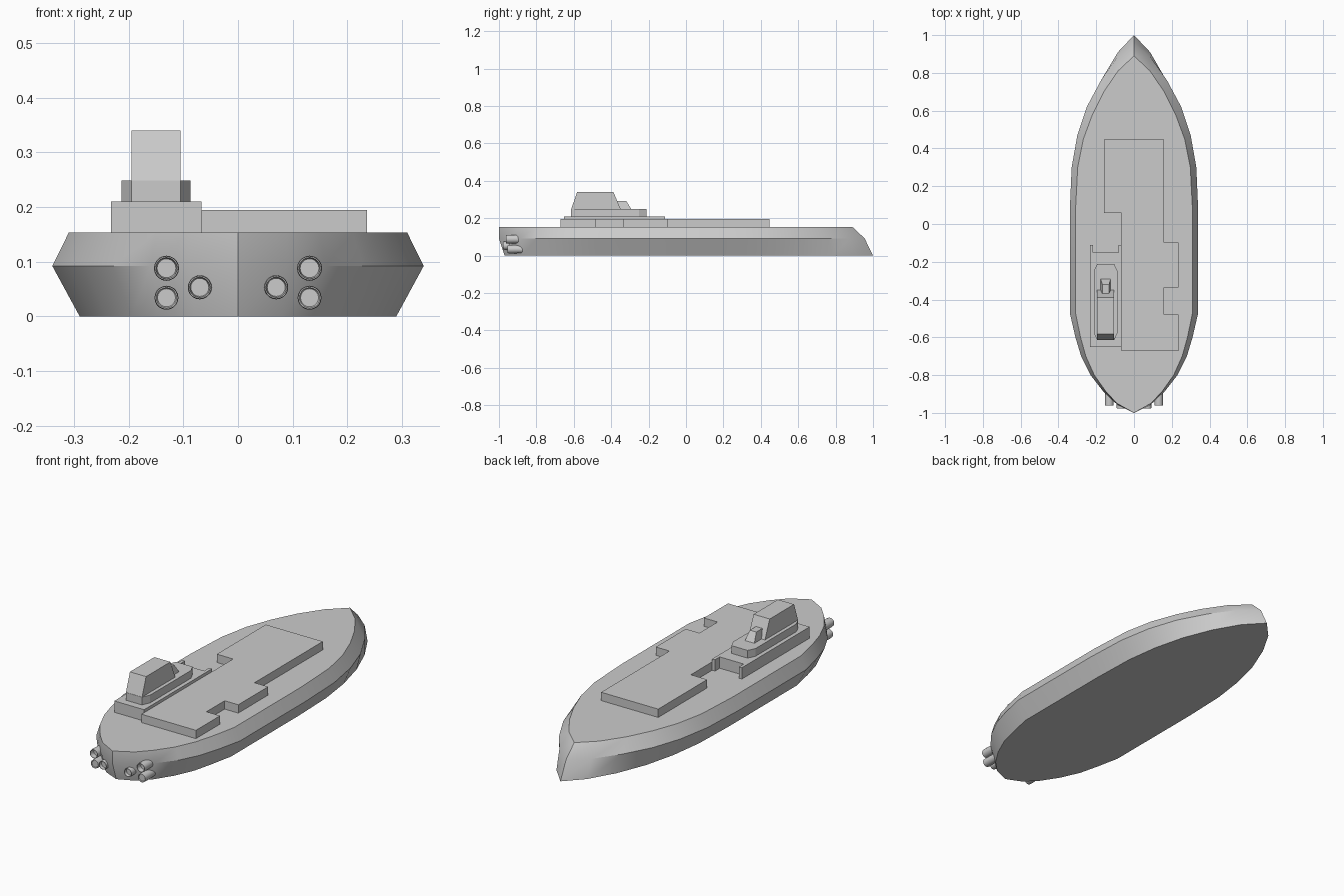
import bpy, math

if "Cube" in bpy.data.objects:
    bpy.data.objects.remove(bpy.data.objects["Cube"])


def make(name, verts, faces, angle=None):
    me = bpy.data.meshes.new(name)
    me.from_pydata(verts, [], faces)
    ob = bpy.data.objects.new(name, me)
    bpy.context.collection.objects.link(ob)
    bpy.ops.object.select_all(action='DESELECT')
    ob.select_set(True)
    bpy.context.view_layer.objects.active = ob
    bpy.ops.object.mode_set(mode='EDIT')
    bpy.ops.mesh.select_all(action='SELECT')
    bpy.ops.mesh.normals_make_consistent(inside=False)
    bpy.ops.object.mode_set(mode='OBJECT')
    if angle:
        bpy.ops.object.shade_smooth_by_angle(angle=math.radians(angle))
    return ob


def loft(name, rings, angle=None):
    """Skin equal-length closed rings and cap both ends."""
    n = len(rings[0])
    verts = [p for r in rings for p in r]
    faces = [(k*n+i, k*n+(i+1) % n, (k+1)*n+(i+1) % n, (k+1)*n+i)
             for k in range(len(rings)-1) for i in range(n)]
    faces += [tuple(range(n)), tuple(range((len(rings)-1)*n, len(rings)*n))]
    return make(name, verts, faces, angle)


def prism(name, outline, z0, z1):
    return loft(name, [[(x, y, z) for x, y in outline] for z in (z0, z1)])


def rect(cx, hw, y0, y1, z):
    return [(cx-hw, y0, z), (cx+hw, y0, z), (cx+hw, y1, z), (cx-hw, y1, z)]


def mirrored(half, z):
    return [(x, y, z) for x, y in half] + [(-x, y, z) for x, y in half[-2:0:-1]]


# hull: half outlines of bottom, knuckle and deck, stern to bow
bottom = [(0, -.97), (.08, -.935), (.14, -.875), (.195, -.79), (.24, -.69), (.265, -.59), (.29, -.47),
          (.29, .07), (.283, .3), (.26, .47), (.22, .63), (.16, .78), (.085, .91), (0, 1)]
knuckle = [(0, -1), (.09, -.955), (.16, -.89), (.23, -.80), (.28, -.70), (.31, -.60), (.34, -.47),
           (.34, .07), (.33, .3), (.30, .47), (.25, .62), (.175, .76), (.09, .88), (0, .955)]
deck = [(0, -1), (.09, -.95), (.15, -.885), (.21, -.80), (.255, -.70), (.283, -.60), (.31, -.47),
        (.31, .07), (.298, .3), (.268, .45), (.22, .58), (.16, .70), (.085, .81), (0, .89)]
loft("hull", [mirrored(bottom, 0), mirrored(knuckle, .092), mirrored(deck, .153)], 30)

# raised deck platforms
prism("main_platform", [(-.158, .447), (.16, .447), (.16, -.097), (.236, -.097), (.236, -.335), (.16, -.335),
                        (.16, -.48), (.236, -.48), (.236, -.672), (-.067, -.672), (-.067, .057),
                        (-.158, .057)], .15, .195)
prism("island_platform", [(-.233, -.112), (-.217, -.112), (-.217, -.15), (-.083, -.15), (-.083, -.112),
                          (-.067, -.112), (-.067, -.652), (-.233, -.652)], .15, .21)

# command island
CX = -.15
prism("island_base", [(CX+x, y) for x, y in
                      [(-.045, -.615), (.045, -.615), (.063, -.575), (.063, -.25), (.045, -.212),
                       (-.045, -.212), (-.063, -.25), (-.063, -.575)]], .205, .249)
loft("tower", [rect(CX, .045, -.615, -.348, .245), rect(CX, .045, -.582, -.388, .34)])
loft("lookout", [rect(CX, .027, -.40, -.29, .245), rect(CX, .018, -.40, -.32, .293)])


# stern nozzles: hollow turned tubes pointing to -y
def nozzle(name, x, z, y_back, y_front, depth, r, n=20):
    prof = [(r*.92, y_front), (r, y_back+.012), (r*.95, y_back), (r*.85, y_back), (r*.75, y_back+depth)]
    loft(name, [[(x+q*math.cos(2*math.pi*i/n), y, z+q*math.sin(2*math.pi*i/n)) for i in range(n)]
                for q, y in prof], 35)


for s, side in ((-1, "left"), (1, "right")):
    nozzle("upper_nozzle_" + side, s*.131, .088, -.962, -.86, .025, .023)
    nozzle("lower_nozzle_" + side, s*.131, .034, -.955, -.83, .004, .022)
    nozzle("inner_nozzle_" + side, s*.07, .053, -.978, -.90, .015, .022)
